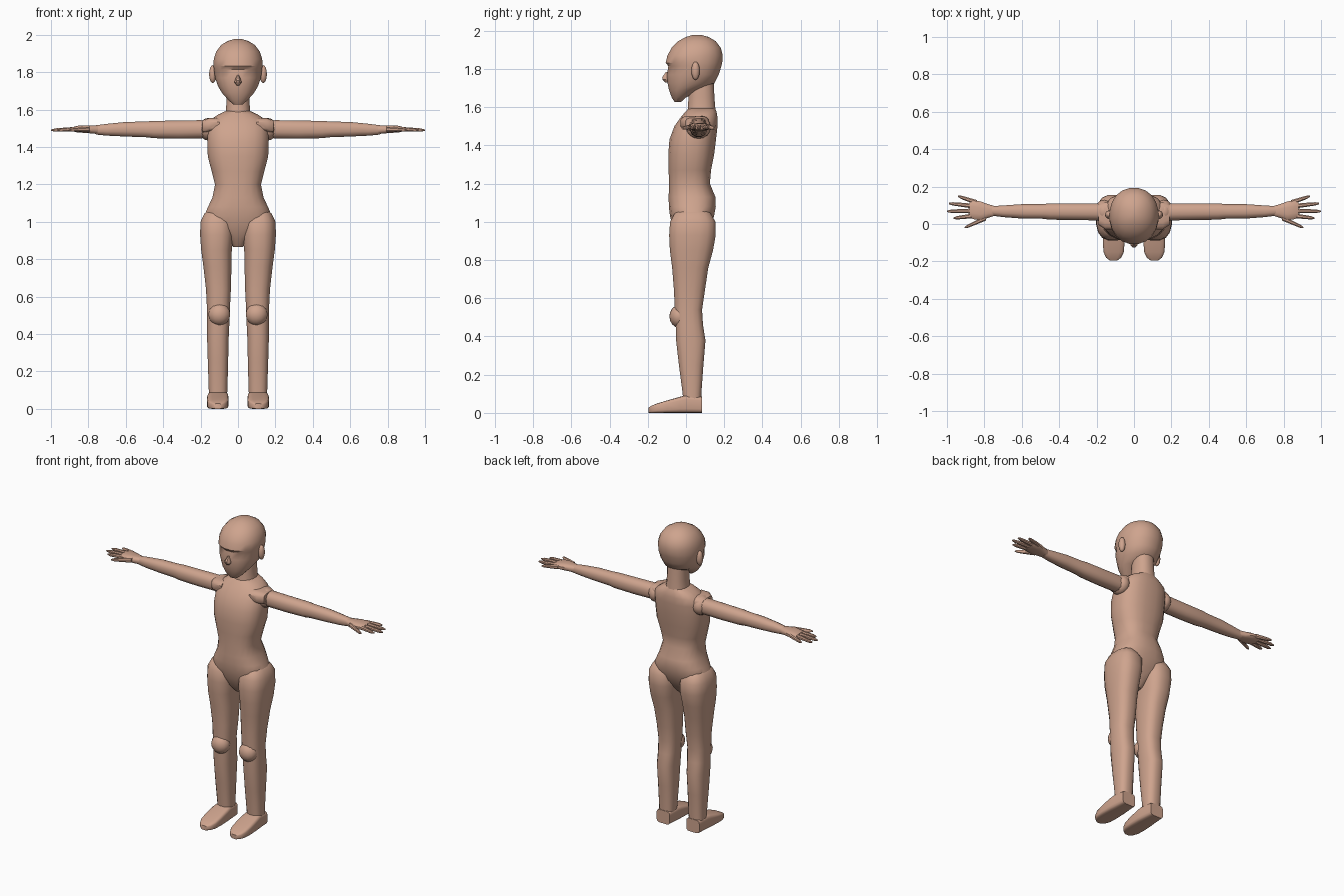
import bpy, bmesh, math
from mathutils import Vector

skin = bpy.data.materials.new("skin")
skin.diffuse_color = (0.62, 0.37, 0.27, 1)


def finish(name, bm, mirror, angle=40):
    bmesh.ops.recalc_face_normals(bm, faces=bm.faces)
    mesh = bpy.data.meshes.new(name)
    bm.to_mesh(mesh)
    bm.free()
    mesh.materials.append(skin)
    ob = bpy.data.objects.new(name, mesh)
    bpy.context.collection.objects.link(ob)
    if mirror:
        ob.modifiers.new("mirror", "MIRROR").merge_threshold = 0.0001
    bpy.ops.object.select_all(action='DESELECT')
    ob.select_set(True)
    bpy.context.view_layer.objects.active = ob
    bpy.ops.object.shade_smooth_by_angle(angle=math.radians(angle))
    return ob


def loft(name, axis, rings, sides=16, power=2.3, mirror=True):
    """Skin rings of (position, u min, u max, v min, v max) along one axis."""
    bm = bmesh.new()
    loops = []
    for pos, u0, u1, v0, v1 in rings:
        loop = []
        for i in range(sides):
            a = 2 * math.pi * (i + 0.5) / sides
            c, s = math.cos(a), math.sin(a)
            c = math.copysign(abs(c) ** (2 / power), c)
            s = math.copysign(abs(s) ** (2 / power), s)
            u = (u0 + u1) / 2 + c * (u1 - u0) / 2
            v = (v0 + v1) / 2 + s * (v1 - v0) / 2
            co = {'x': (pos, u, v), 'y': (u, pos, v), 'z': (u, v, pos)}[axis]
            loop.append(bm.verts.new(co))
        loops.append(loop)
    for a, b in zip(loops, loops[1:]):
        for i in range(sides):
            j = (i + 1) % sides
            bm.faces.new((a[i], a[j], b[j], b[i]))
    bm.faces.new(loops[0])
    bm.faces.new(loops[-1])
    return finish(name, bm, mirror)


def ball(name, center, radii, mirror=True):
    bm = bmesh.new()
    bmesh.ops.create_uvsphere(bm, u_segments=14, v_segments=8, radius=1)
    for v in bm.verts:
        v.co = Vector(c + r * p for c, r, p in zip(center, radii, v.co))
    return finish(name, bm, mirror)


def column(profile):
    """Centred rings from (z, half width, front, back)."""
    return [(z, -w, w, f, b) for z, w, f, b in profile]


# Head, with a shallow eye recess under the brow
loft("head", 'z', column([
    (1.628, .025, -.06, -.025), (1.65, .052, -.075, 0), (1.69, .087, -.09, .07),
    (1.725, .108, -.098, .15), (1.77, .124, -.101, .173), (1.815, .13, -.094, .187),
    (1.832, .132, -.108, .191), (1.87, .131, -.099, .194), (1.91, .118, -.077, .184),
    (1.945, .092, -.042, .157), (1.967, .056, -.002, .12), (1.978, .018, .035, .08)]),
    sides=20, power=2.15, mirror=False)

# Nose
loft("nose", 'z', column([(1.73, .008, -.11, -.085), (1.745, .02, -.125, -.08),
                          (1.757, .018, -.126, -.08), (1.785, .005, -.105, -.085)]),
     sides=8, mirror=False)

# Ears
ball("ear", (.135, .05, 1.79), (.02, .022, .048))

# Neck
loft("neck", 'z', column([(1.53, .078, 0, .16), (1.59, .066, .008, .155),
                          (1.65, .062, .012, .15), (1.75, .06, .02, .145)]),
     mirror=False)

# Torso and pelvis
loft("torso", 'z', column([
    (.865, .025, -.01, .045), (.91, .06, -.045, .085), (.97, .15, -.07, .125),
    (1.03, .183, -.085, .148), (1.08, .162, -.091, .157), (1.13, .138, -.092, .155),
    (1.2, .124, -.09, .126), (1.27, .142, -.092, .132), (1.35, .163, -.094, .148),
    (1.43, .166, -.088, .158), (1.5, .164, -.062, .166), (1.545, .15, -.03, .166),
    (1.575, .105, -.005, .161), (1.595, .06, .015, .152)]),
    sides=20, power=2.5, mirror=False)

# Shoulder joints
ball("shoulder", (.16, .065, 1.495), (.05, .065, .06))
loft("shoulder_pad", 'x', [(.1, -.03, .12, 1.48, 1.555), (.155, -.03, .12, 1.48, 1.555),
                           (.19, -.005, .105, 1.475, 1.545)], sides=12, power=3.5)

# Arms
loft("arm", 'x', [
    (.12, .02, .11, 1.45, 1.54), (.2, .018, .112, 1.445, 1.545),
    (.32, .02, .112, 1.443, 1.543), (.45, .022, .112, 1.446, 1.541),
    (.49, .027, .107, 1.451, 1.538), (.6, .028, .107, 1.455, 1.535),
    (.7, .036, .1, 1.46, 1.525), (.76, .044, .096, 1.466, 1.517)],
    sides=12, power=2.4)

# Palms
loft("palm", 'x', [
    (.74, .045, .095, 1.468, 1.516), (.78, .032, .107, 1.472, 1.516),
    (.82, .018, .122, 1.475, 1.517), (.86, .025, .128, 1.478, 1.514),
    (.88, .035, .12, 1.483, 1.508)], sides=12, power=2.6)

# Fingers as (name, root x, root y, tip x, tip y)
for name, x0, y0, x1, y1 in [
        ("thumb", .79, .032, .905, -.019), ("index_finger", .85, .045, .965, .031),
        ("middle_finger", .85, .07, 1.0, .068), ("ring_finger", .85, .095, .99, .11),
        ("little_finger", .84, .115, .94, .148)]:
    rings = []
    for t, r in [(0, .014), (.45, .012), (.85, .0095), (1, .004)]:
        x, y, z = x0 + (x1 - x0) * t, y0 + (y1 - y0) * t, 1.496 - .006 * t
        rings.append((x, y - r, y + r, z - r, z + r))
    loft(name, 'x', rings, sides=8)

# Legs
loft("leg", 'z', [
    (.03, .062, .155, -.015, .08), (.1, .056, .157, -.018, .081),
    (.25, .052, .162, -.038, .092), (.38, .049, .166, -.053, .103),
    (.46, .045, .166, -.055, .09), (.54, .042, .167, -.06, .085),
    (.64, .037, .172, -.064, .1), (.76, .034, .186, -.074, .118),
    (.85, .032, .198, -.086, .143), (.93, .022, .204, -.09, .157),
    (1.0, .025, .202, -.085, .156), (1.045, .05, .18, -.06, .13),
    (1.07, .08, .15, -.02, .09)], power=2.6)

# Kneecaps
ball("kneecap", (.1, -.035, .505), (.06, .052, .06))

# Feet
loft("foot", 'y', [
    (.083, .06, .155, 0, .085), (.0, .052, .162, 0, .092), (-.03, .05, .165, 0, .085),
    (-.1, .05, .167, 0, .065), (-.15, .054, .163, 0, .05), (-.18, .068, .15, 0, .038),
    (-.196, .09, .128, 0, .028)], power=5)
